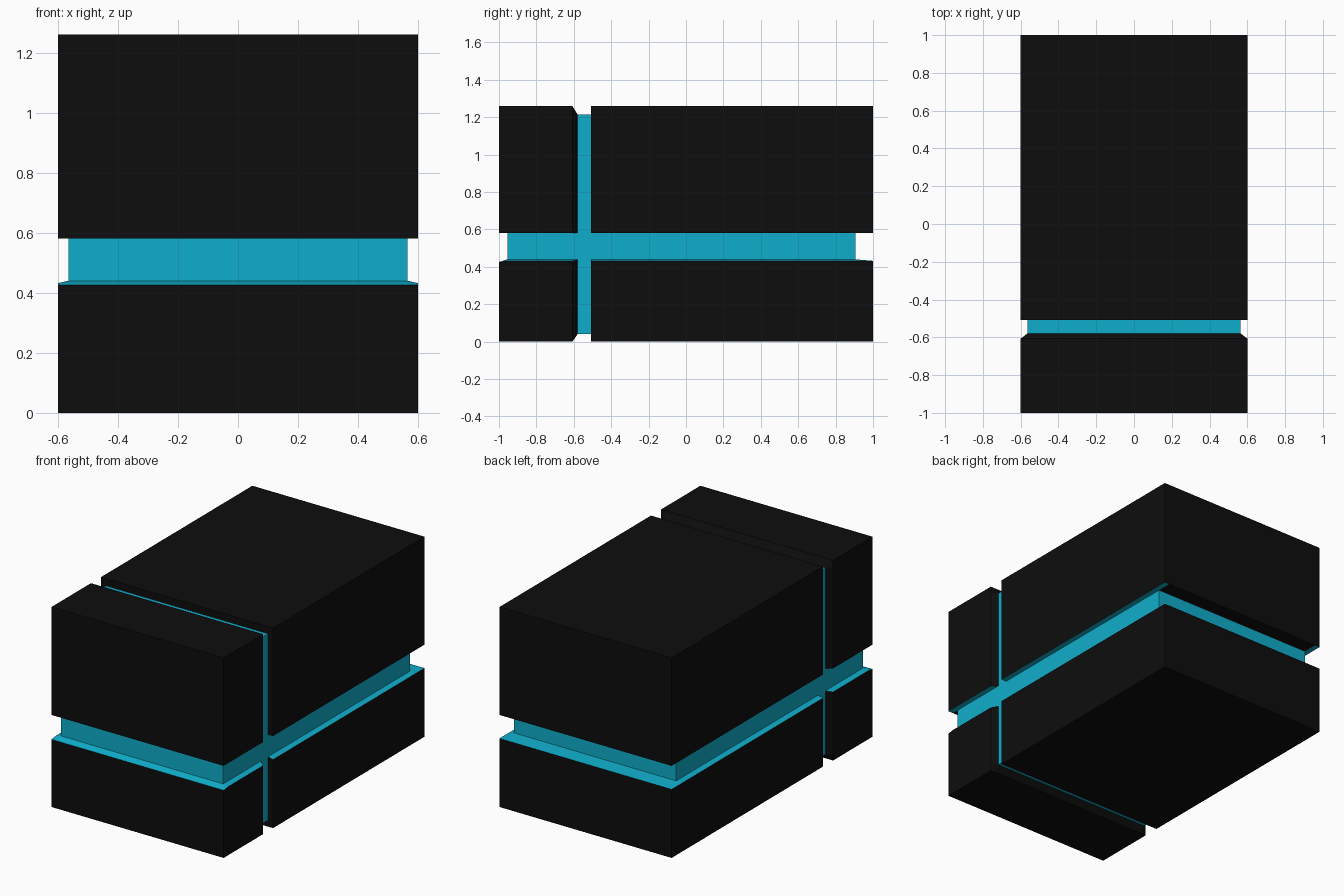
import bpy, bmesh

if "Cube" in bpy.data.objects:
    bpy.data.objects.remove(bpy.data.objects["Cube"])

def material(name, rgb):
    m = bpy.data.materials.new(name)
    m.diffuse_color = (*rgb, 1.0)
    m.use_nodes = True
    m.node_tree.nodes["Principled BSDF"].inputs["Base Color"].default_value = m.diffuse_color
    return m

# Grid planes: outer shell, inner core and the two grooves
XS = [-0.6, -0.565, 0.565, 0.6]
YS = [-1.0, -0.955, -0.58, -0.508, 0.905, 1.0]
ZS = [0.0, 0.04, 0.44, 0.58, 1.215, 1.26]
DIMS = (3, 5, 5)

def in_core(c):
    return c[0] == 1 and 1 <= c[1] <= 3 and 1 <= c[2] <= 3

def filled(c):
    if any(i < 0 or i >= n for i, n in zip(c, DIMS)):
        return False
    return in_core(c) or (c[2] != 2 and c[1] != 2)

bm = bmesh.new()
verts = {}

def vert(i, j, k):
    if (i, j, k) not in verts:
        x, y, z = XS[i], YS[j], ZS[k]
        # Outer lips of the grooves flare slightly
        if i in (0, 3) or j in (0, 5) or k in (0, 5):
            if k == 2:
                z = 0.426 if j == 0 else 0.432
            if j == 2:
                y = -0.607
        verts[i, j, k] = bm.verts.new((x, y, z))
    return verts[i, j, k]

# Skin every exposed cell side: groove floors and ledges blue, the rest black
for i in range(3):
    for j in range(5):
        for k in range(5):
            c = (i, j, k)
            if not filled(c):
                continue
            for axis in range(3):
                for side in (0, 1):
                    n = list(c)
                    n[axis] += 2 * side - 1
                    if filled(n):
                        continue
                    a, b = (axis + 1) % 3, (axis + 2) % 3
                    quad = []
                    for da, db in ((0, 0), (1, 0), (1, 1), (0, 1)):
                        p = list(c)
                        p[axis] += side
                        p[a] += da
                        p[b] += db
                        quad.append(vert(*p))
                    if side == 0:
                        quad.reverse()
                    f = bm.faces.new(quad)
                    ledge = axis == 2 and side == 1 and k == 1
                    side_underside = axis == 2 and side == 0 and k == 3 and i != 1
                    f.material_index = int(in_core(c) or ledge or side_underside)

mesh = bpy.data.meshes.new("grooved_block")
bm.to_mesh(mesh)
bm.free()
mesh.materials.append(material("black", (0.004, 0.004, 0.004)))
mesh.materials.append(material("bright blue", (0.005, 0.423, 0.597)))
block = bpy.data.objects.new("grooved_block", mesh)
bpy.context.collection.objects.link(block)
